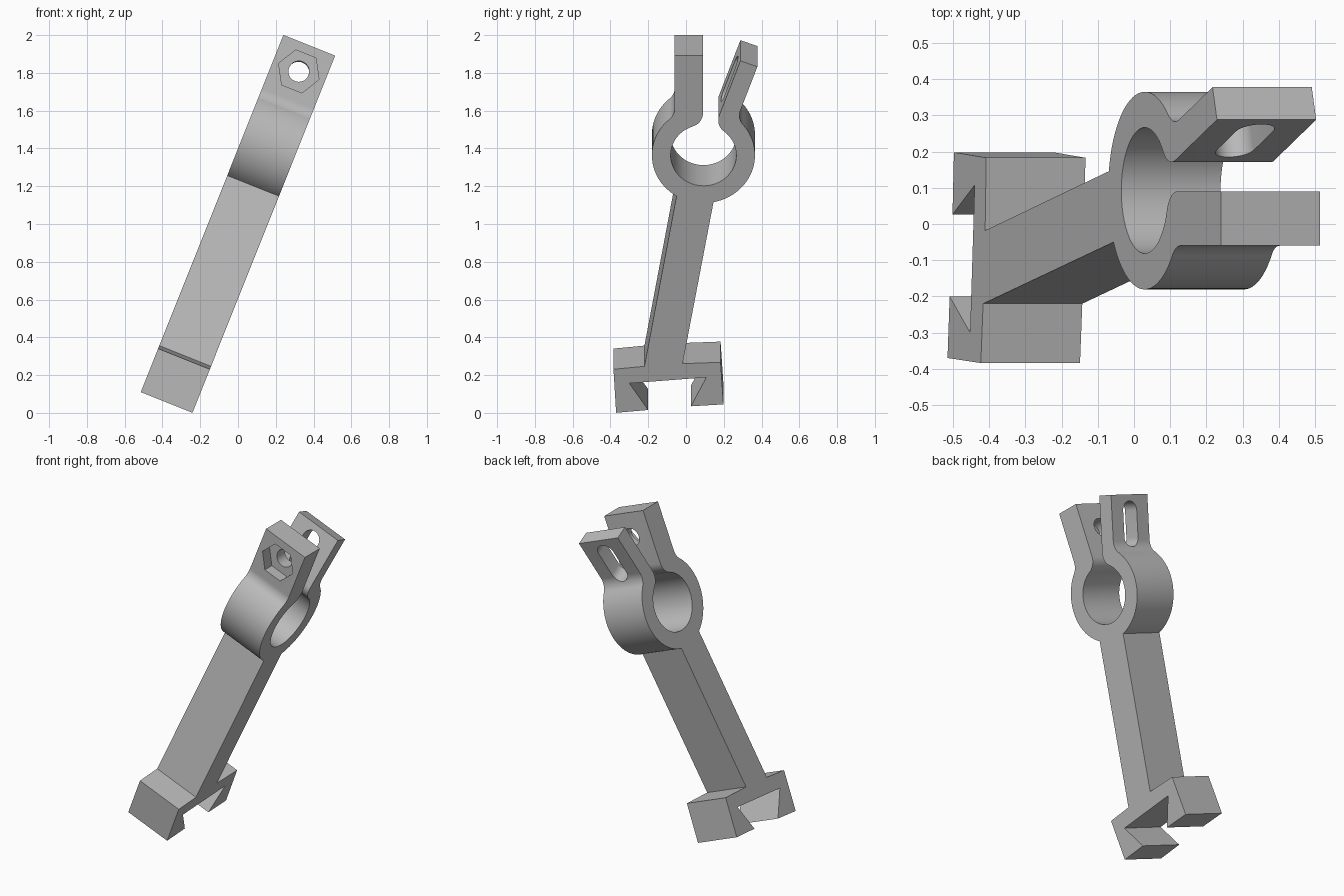
import bpy, bmesh, math
from mathutils import Vector

if "Cube" in bpy.data.objects:
    bpy.data.objects.remove(bpy.data.objects["Cube"], do_unlink=True)

# Part frame: x = width of the bracket, y = depth, z = along the stem
TILT = math.atan2(0.755, 1.89)
ORIGIN = Vector((-0.515, 0, 0.11))
WIDTH = 0.295
RING = Vector((0.0925, 1.468))
R_OUT, R_IN, R_FILLET = 0.2725, 0.174, 0.08

grey = bpy.data.materials.new("plain grey")
grey.use_nodes = True
colour = (0.5, 0.5, 0.5, 1)
grey.diffuse_color = colour
grey.node_tree.nodes["Principled BSDF"].inputs["Base Color"].default_value = colour


def prism(name, points, sweep):
    """Solid made by sweeping a closed 3D outline along a vector."""
    bm = bmesh.new()
    face = bm.faces.new([bm.verts.new(p) for p in points])
    ext = bmesh.ops.extrude_face_region(bm, geom=[face])
    moved = [g for g in ext["geom"] if isinstance(g, bmesh.types.BMVert)]
    bmesh.ops.translate(bm, verts=moved, vec=sweep)
    bmesh.ops.recalc_face_normals(bm, faces=bm.faces)
    mesh = bpy.data.meshes.new(name)
    bm.to_mesh(mesh)
    bm.free()
    mesh.materials.append(grey)
    obj = bpy.data.objects.new(name, mesh)
    bpy.context.collection.objects.link(obj)
    obj.location = ORIGIN
    obj.rotation_euler = (0, TILT, 0)
    return obj


def arc(c, a, b, turn=0, n=12):
    """Points from a to b round c; turn is 1 anticlockwise, -1 clockwise, 0 shortest."""
    start = math.atan2(a.y - c.y, a.x - c.x)
    sweep = (math.atan2(b.y - c.y, b.x - c.x) - start) % math.tau
    if turn < 0 or (turn == 0 and sweep > math.pi):
        sweep -= math.tau
    r = (a - c).length
    return [c + r * Vector((math.cos(start + sweep * i / n), math.sin(start + sweep * i / n)))
            for i in range(n + 1)]


def fillet(p, d, n, radius):
    """Fillet between a ring circle and the line p + k d; points run ring to line."""
    q = p + n * R_FILLET - RING
    b = q.dot(d)
    k = -b + math.sqrt(b * b - q.length_squared + (radius + R_FILLET) ** 2)
    c = p + n * R_FILLET + d * k
    return arc(c, RING + (c - RING) * radius / (radius + R_FILLET), p + d * k)


# Clamp arms: one straight, one leaning back
up, side = Vector((0, 1)), Vector((1, 0))
lean = Vector((0.339, 0.941))
lean_side = Vector((0.941, -0.339))
front_out, front_in = Vector((-0.06, 2.036)), Vector((0.09, 2.036))
back_in, back_out = Vector((0.288, 2.006)), Vector((0.378, 1.973))
f_out = fillet(front_out, up, -side, R_OUT)
f_in = fillet(front_in, up, -side, R_IN)
b_in = fillet(back_in, lean, lean_side, R_IN)
b_out = fillet(back_out, lean, lean_side, R_OUT)

# Outline of stem, split ring and dovetail foot
stem_front, stem_back = Vector((-0.05, 1.235)), Vector((0.145, 1.204))
foot_front = [Vector(p) for p in ((-0.30, 0.168), (-0.20, 0.016), (-0.37, 0.0),
                                  (-0.384, 0.248), (-0.22, 0.265))]
foot_back = [Vector(p) for p in ((-0.018, 0.28), (0.183, 0.288), (0.198, 0.048),
                                 (0.026, 0.037), (0.108, 0.202))]
outline = foot_front
outline += arc(RING, stem_front, f_out[0], -1, 24) + f_out[1:]
outline += [front_out, front_in] + f_in[::-1]
outline += arc(RING, f_in[0], b_in[0], 1, 48)[1:] + b_in[1:]
outline += [back_in, back_out] + b_out[::-1]
outline += arc(RING, b_out[0], stem_back, -1, 24)[1:] + foot_back
bracket = prism("clamp_bracket", [(0, p.x, p.y) for p in outline], (WIDTH, 0, 0))

# Bolt hole and hexagonal nut pocket in the front arm
MID, BOLT_Z = WIDTH / 2, 1.887


def ngon(r, sides, offset, y):
    return [(MID + r * math.sin(offset + math.tau * i / sides), y,
             BOLT_Z + r * math.cos(offset + math.tau * i / sides)) for i in range(sides)]


cutters = [prism("bolt_cutter", ngon(0.055, 32, 0, -0.15), (0, 0.28, 0)),
           prism("nut_cutter", ngon(0.115, 6, math.pi / 6, -0.15), (0, 0.16, 0))]

# Rounded slot through the back arm
slot = []
centre = Vector((0.23, 1.845)) - lean_side * 0.05
for i in range(34):
    end = 1 if i < 17 else -1
    a = math.pi * (i % 17) / 16 + (0 if i < 17 else math.pi)
    p = centre + lean * (end * 0.078 + 0.055 * math.sin(a))
    slot.append((MID + 0.055 * math.cos(a), p.x, p.y))
cutters.append(prism("slot_cutter", slot, (0, lean_side.x * 0.2, lean_side.y * 0.2)))

bpy.ops.object.select_all(action="DESELECT")
bpy.context.view_layer.objects.active = bracket
bracket.select_set(True)
for cutter in cutters:
    cutter.hide_render = True
    mod = bracket.modifiers.new(cutter.name, "BOOLEAN")
    mod.operation = "DIFFERENCE"
    mod.solver = "EXACT"
    mod.object = cutter
    bpy.ops.object.modifier_apply(modifier=mod.name)
    bpy.data.objects.remove(cutter, do_unlink=True)

bpy.ops.object.shade_smooth_by_angle(angle=math.radians(25))
